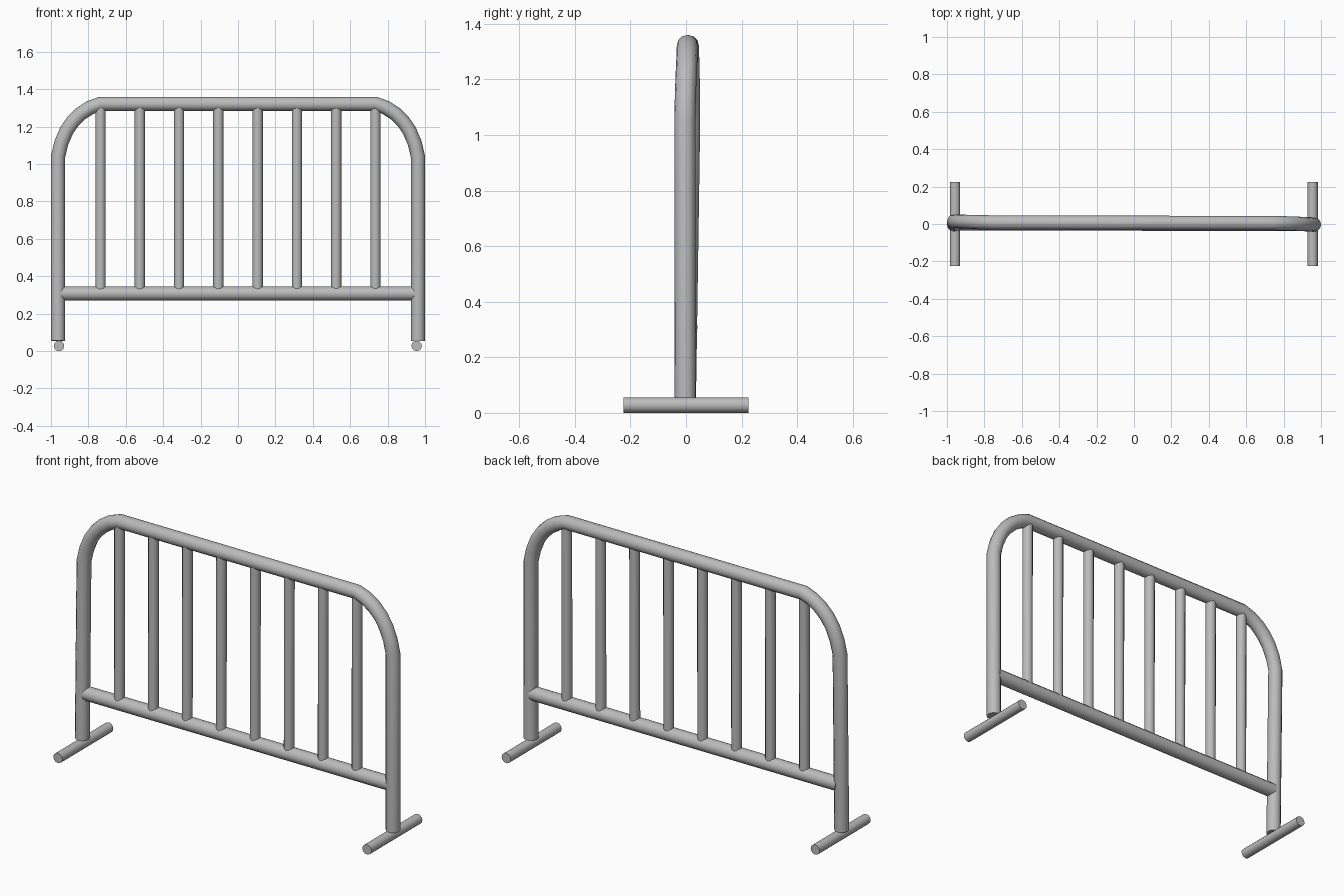
import bpy
import math

if "Cube" in bpy.data.objects:
    bpy.data.objects.remove(bpy.data.objects["Cube"])

grey = bpy.data.materials.new("steel grey")
grey.diffuse_color = (0.5, 0.5, 0.5, 1)
grey.use_nodes = True
grey.node_tree.nodes["Principled BSDF"].inputs["Base Color"].default_value = grey.diffuse_color


def tube(name, points, radius):
    """Capped round tube swept along a polyline, turned into a mesh."""
    curve = bpy.data.curves.new(name, 'CURVE')
    curve.dimensions = '3D'
    curve.bevel_depth = radius
    curve.bevel_resolution = 4
    curve.use_fill_caps = True
    spline = curve.splines.new('POLY')
    spline.points.add(len(points) - 1)
    for p, co in zip(spline.points, points):
        p.co = (*co, 1)
    ob = bpy.data.objects.new(name, curve)
    bpy.context.collection.objects.link(ob)
    bpy.ops.object.select_all(action='DESELECT')
    ob.select_set(True)
    bpy.context.view_layer.objects.active = ob
    bpy.ops.object.convert(target='MESH')
    ob = bpy.context.object
    ob.data.materials.clear()
    ob.data.materials.append(grey)
    bpy.ops.object.shade_smooth_by_angle(angle=math.radians(40))
    return ob


# Bent outer frame: leg, rounded corner, top bar, mirrored; slightly warped in y
half = [(0.962, 0.055), (0.962, 1.04), (0.945, 1.112), (0.917, 1.178),
        (0.883, 1.228), (0.84, 1.27), (0.79, 1.302), (0.735, 1.322)]
left_y = [-0.002, 0.013, 0.013, 0.012, 0.011, 0.01, 0.009, 0.008]
right_y = [-0.003, -0.004, -0.003, -0.001, 0.001, 0.003, 0.004, 0.005]
left = [(-x, y, z) for (x, z), y in zip(half, left_y)]
right = [(x, y, z) for (x, z), y in zip(half, right_y)]
tube("outer_frame", left + right[::-1], 0.038)

# Lower rail
tube("lower_rail", [(-0.95, 0.004, 0.308), (0.95, 0.0, 0.308)], 0.038)

# Upright bars
for i in range(8):
    x = -0.735 + 0.21 * i
    tube(f"upright_bar_{i + 1}", [(x, 0.002, 0.31), (x, 0.004, 1.32)], 0.0275)

# Cross feet
for side, x in (("left", -0.957), ("right", 0.955)):
    tube(f"{side}_foot", [(x, -0.225, 0.028), (x, 0.225, 0.028)], 0.028)
